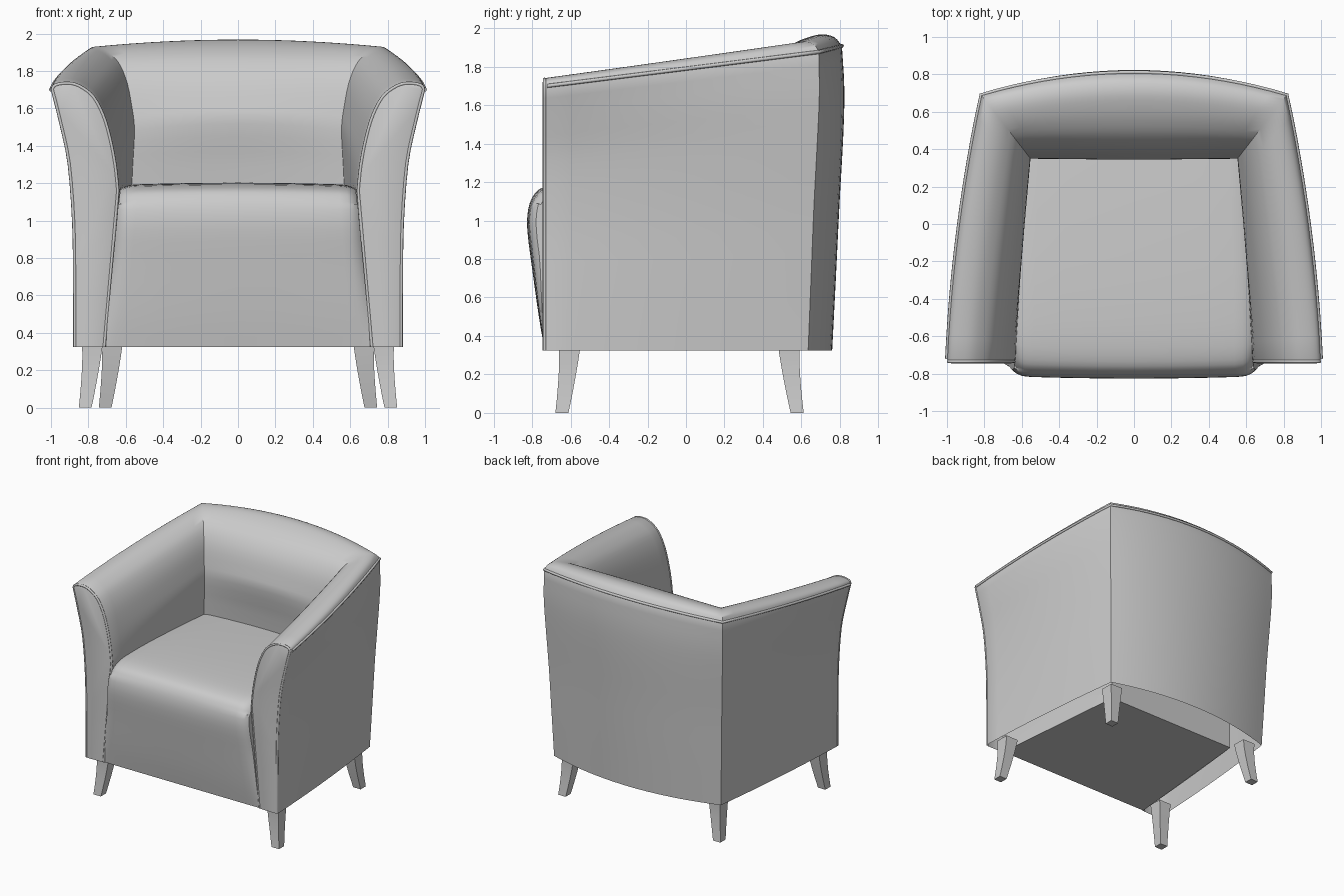
import bpy, bmesh, math
from mathutils import Vector

if "Cube" in bpy.data.objects:
    bpy.data.objects.remove(bpy.data.objects["Cube"])


def smooth_line(pts, n):
    """Catmull-Rom resampling of a short point list, n steps per span."""
    p = [Vector(q) for q in pts]
    p = [2 * p[0] - p[1]] + p + [2 * p[-1] - p[-2]]
    out = []
    for i in range(1, len(p) - 2):
        a, b, c, d = p[i - 1:i + 3]
        for k in range(n):
            t = k / n
            out.append(0.5 * (2 * b + (c - a) * t + (2 * a - 5 * b + 4 * c - d) * t * t
                              + (3 * b - a - 3 * c + d) * t ** 3))
    return out + [p[-2]]


def loft(name, rings, closed=False, caps=True):
    """Skin equal-length rings of points into one smooth-shaded object."""
    bm = bmesh.new()
    vs = [[bm.verts.new(p) for p in r] for r in rings]
    n = len(rings[0])
    for a, b in zip(vs, vs[1:]):
        for j in range(n if closed else n - 1):
            k = (j + 1) % n
            bm.faces.new((a[j], a[k], b[k], b[j]))
    if caps:
        bm.faces.new(vs[0])
        bm.faces.new(vs[-1])
    bmesh.ops.recalc_face_normals(bm, faces=bm.faces)
    me = bpy.data.meshes.new(name)
    bm.to_mesh(me)
    bm.free()
    ob = bpy.data.objects.new(name, me)
    bpy.context.collection.objects.link(ob)
    bpy.ops.object.select_all(action='DESELECT')
    ob.select_set(True)
    bpy.context.view_layer.objects.active = ob
    bpy.ops.object.shade_smooth_by_angle(angle=math.radians(35))
    return ob


def pipe(name, pts, r=0.01):
    cu = bpy.data.curves.new(name, 'CURVE')
    cu.dimensions = '3D'
    cu.bevel_depth = r
    cu.bevel_resolution = 2
    sp = cu.splines.new('POLY')
    sp.points.add(len(pts) - 1)
    for q, p in zip(sp.points, pts):
        q.co = (*p, 1)
    bpy.context.collection.objects.link(bpy.data.objects.new(name, cu))


def mirrored(pts):
    return [Vector((-p.x, p.y, p.z)) for p in pts]


# Cross-sections: outer wall as (height, flare), roll as (inward, drop from top)
WALL_ARM = [(0, 0), (.25, .01), (.48, .05), (.71, .25), (.86, .6), (1, 1)]
WALL_BACK = [(0, 0), (.25, .4), (.48, .75), (.71, 1.15), (.86, 1.25), (1, 1)]
ROLL_ARM = [(0, -.04), (.03, -.015), (.14, 0), (.32, 0), (.48, -.025), (.64, -.075),
            (.78, -.17), (.88, -.29), (.96, -.44), (1, -.58)]
ROLL_BACK = [(.04, -.06), (.12, -.015), (.25, 0), (.4, -.015), (.57, -.05), (.74, -.11),
             (.88, -.21), (.97, -.35), (1, -.45), (.93, -.68)]
wa, wb = smooth_line(WALL_ARM, 3), smooth_line(WALL_BACK, 3)
ra, rb = smooth_line(ROLL_ARM, 3), smooth_line(ROLL_BACK, 3)
BASE = 0.325
SEAM = len(wa) - 1


def section(O, I, B, H, w):
    O, I, B = Vector(O), Vector(I), Vector(B)
    roll = [a.lerp(b, w) for a, b in zip(ra, rb)]
    top = O.lerp(I, roll[0].x)
    zt = H + roll[0].y
    pts = []
    for a, b in zip(wa, wb):
        q = a.lerp(b, w)
        pts.append(Vector((*B.lerp(top, q.y), BASE + q.x * (zt - BASE))))
    pts += [Vector((*O.lerp(I, q.x), H + q.y)) for q in roll[1:]]
    last = pts[-1].copy()
    low = Vector((*O.lerp(I, .8), BASE))
    return pts + [last.lerp(low, k / 4) for k in range(1, 5)]


def mix(a, b, t):
    return a + (b - a) * t


# Stations along the arm, round the mitred corner, to the middle of the back
half = []
for i in range(13):
    u = i / 12
    bow = 4 * u * (1 - u)
    half.append(section((mix(1.0, .825, u) + .03 * bow, mix(-.72, .70, u)),
                        (mix(.635, .55, u), mix(-.72, .345, u)),
                        (mix(.88, .765, u) + .015 * bow, mix(-.72, .635, u)),
                        mix(1.74, 1.93, u), .7 * u))
for i in range(1, 11):
    s = 1 - i / 10
    half.append(section((.825 * s, .83 - .13 * s * s), (.55 * s, .345),
                        (.765 * s, .76 - .125 * s * s),
                        1.968 - .038 * s * s, 1 - .3 * s * s))


# Rounded front edge of the arm
def inset(sec, d, y):
    out = []
    for j, p in enumerate(sec):
        t = sec[min(j + 1, len(sec) - 1)] - sec[max(j - 1, 0)]
        n = Vector((-t.z, 0, t.x)).normalized()
        q = p + n * d
        out.append(Vector((q.x, y, max(q.z, BASE))))
    return out


front = half[0]
rings = [inset(front, .022, -.745), inset(front, .007, -.738)] + half
rings += [mirrored(r) for r in reversed(rings[:-1])]
loft("arms_and_back", rings)

# Piping along the top seam and round each arm front
seam = [r[SEAM] for r in half]
pipe("top_piping", seam + mirrored(seam[:-1])[::-1])
edge = inset(front, .008, -.735)
pipe("right_arm_piping", edge, .009)
pipe("left_arm_piping", mirrored(edge), .009)

# Seat block: side profile as (y, z, half width)
prof = smooth_line([(-.735, .325, .71), (-.765, .5, .695), (-.80, .75, .672), (-.825, .95, .653),
                    (-.82, 1.06, .643), (-.79, 1.135, .637), (-.735, 1.175, .632),
                    (-.6, 1.197, .63), (-.3, 1.203, .625), (.1, 1.195, .61), (.45, 1.18, .60)], 3)
prof.append(Vector((.45, .325, .60)))
seat = []
for s in [-1, -.985, -.96, -.92, -.85, -.6, -.3, 0, .3, .6, .85, .92, .96, .985, 1]:
    e = max(0, (abs(s) - .85) / .15) ** 3
    ring = []
    for y, z, w in prof:
        f = max(0, min(1, (-.6 - y) / .15)) * min(1, (z - .3) / .5)
        g = 1 if z > 1.1 else 0
        ring.append(Vector((s * w, y + f * (.035 * e + .012 * s * s), z - g * (.02 * e + .012 * s * s))))
    seat.append(ring)
loft("seat", seat, closed=True)


# Splayed, tapering square legs
def leg(name, top, foot, sx):
    rings = []
    for k in range(6):
        t = k / 5
        c = Vector(top).lerp(Vector(foot), t ** 1.4)
        h = mix(.056, .034, t ** .8)
        rings.append([Vector((sx * (c.x + a * h), c.y + b * h, mix(.345, 0, t)))
                      for a, b in ((-1, -1), (1, -1), (1, 1), (-1, 1))])
    loft(name, rings, closed=True)


for sx, side in ((1, "right"), (-1, "left")):
    leg("front_leg_" + side, (.778, -.605), (.817, -.645), sx)
    leg("back_leg_" + side, (.672, .535), (.71, .578), sx)
